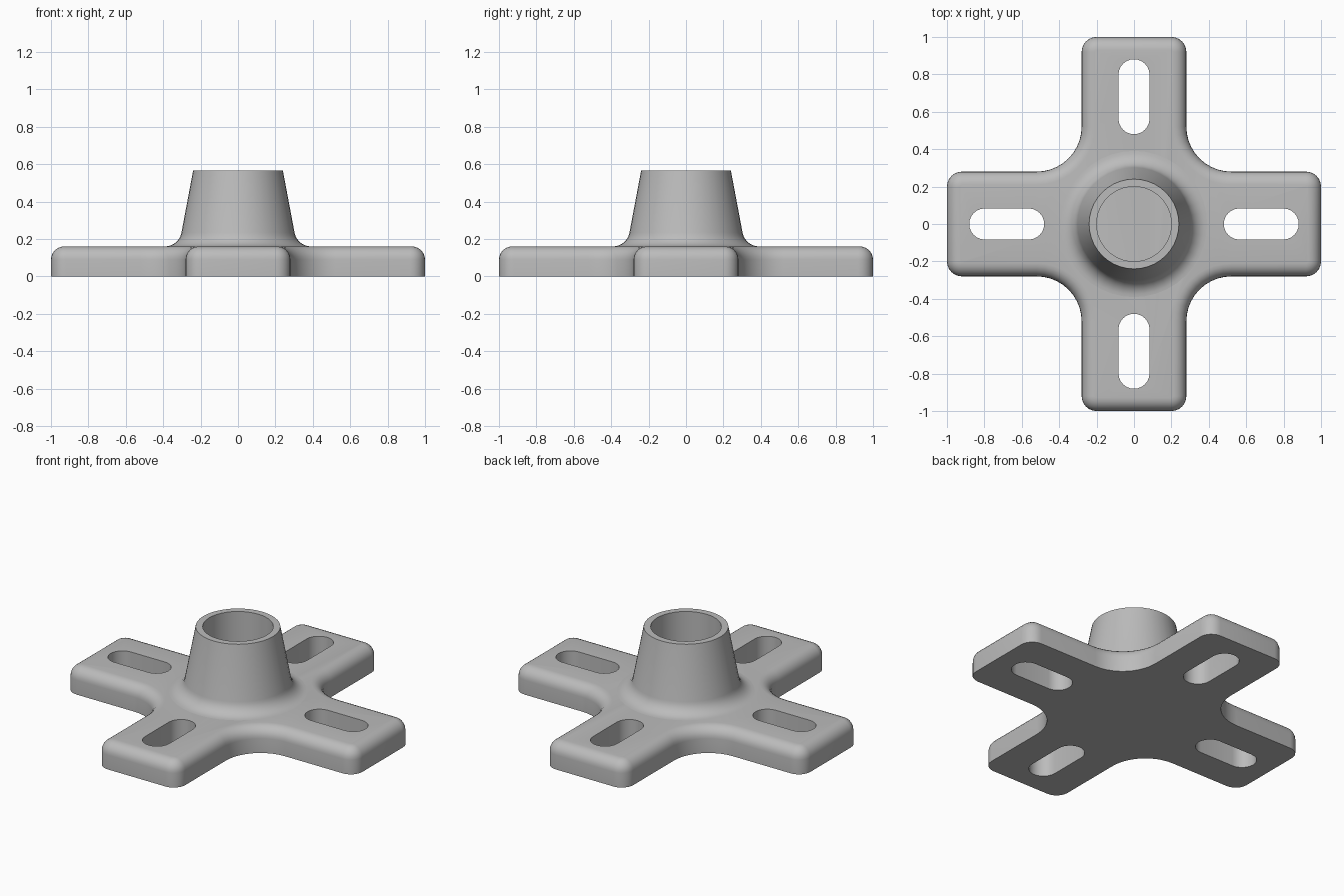
import bpy, bmesh
from math import pi, sin, cos, radians
from mathutils import Vector, Matrix

if "Cube" in bpy.data.objects:
    bpy.data.objects.remove(bpy.data.objects["Cube"])

THICK, HALF, ROUND = 0.16, 0.28, 0.07
CORNER, INNER = 0.08, 0.24

grey = bpy.data.materials.new("light_grey")
grey.use_nodes = True
colour = (0.5, 0.5, 0.5, 1)
grey.diffuse_color = colour
grey.node_tree.nodes["Principled BSDF"].inputs["Base Color"].default_value = colour


def make_object(name, bm):
    bmesh.ops.recalc_face_normals(bm, faces=bm.faces)
    mesh = bpy.data.meshes.new(name)
    bm.to_mesh(mesh)
    bm.free()
    mesh.materials.append(grey)
    obj = bpy.data.objects.new(name, mesh)
    bpy.context.collection.objects.link(obj)
    return obj


def activate(obj):
    bpy.ops.object.select_all(action='DESELECT')
    obj.select_set(True)
    bpy.context.view_layer.objects.active = obj


def arc(cx, cy, r, start, end, steps):
    angles = [radians(start + (end - start) * i / steps) for i in range(steps + 1)]
    return [Vector((cx + r * cos(a), cy + r * sin(a), 0)) for a in angles]


def bridge(bm, a, b):
    n = len(a)
    for i in range(n):
        bm.faces.new((a[i], a[(i + 1) % n], b[(i + 1) % n], b[i]))


def cross_outline(inset):
    """Rounded cross, shrunk by inset; one arm turned four times."""
    c = 1 - CORNER
    f = HALF + INNER
    arm = arc(c, CORNER - HALF, CORNER - inset, -90, 0, 6)
    arm += arc(c, HALF - CORNER, CORNER - inset, 0, 90, 6)
    arm += arc(f, f, INNER + inset, 270, 180, 10)
    return [Matrix.Rotation(k * pi / 2, 3, 'Z') @ p for k in range(4) for p in arm]


# Cross plate with rounded top edge
bm = bmesh.new()
levels = [(0, 0)]
for i in range(7):
    t = i / 6 * pi / 2
    levels.append((ROUND * (1 - cos(t)), THICK - ROUND + ROUND * sin(t)))
loops = [[bm.verts.new((p.x, p.y, z)) for p in cross_outline(inset)] for inset, z in levels]
for low, high in zip(loops, loops[1:]):
    bridge(bm, low, high)
bm.faces.new(loops[0][::-1])
bm.faces.new(loops[-1])
plate = make_object("cross_plate", bm)

# Four slots cut through the arms
bm = bmesh.new()
slot = arc(0.798, 0, 0.083, -90, 90, 12) + arc(0.563, 0, 0.083, 90, 270, 12)
for k in range(4):
    turn = Matrix.Rotation(k * pi / 2, 3, 'Z')
    low, high = [[bm.verts.new(turn @ p + Vector((0, 0, z))) for p in slot] for z in (-0.1, 0.3)]
    bridge(bm, low, high)
    bm.faces.new(low[::-1])
    bm.faces.new(high)
cutter = make_object("slot_cutter", bm)
cutter.hide_render = True
cut = plate.modifiers.new("slots", 'BOOLEAN')
cut.operation, cut.solver, cut.object = 'DIFFERENCE', 'EXACT', cutter
activate(plate)
bpy.ops.object.modifier_apply(modifier="slots")
bpy.data.objects.remove(cutter)

# Tapered hollow hub with a flared foot, turned about z
flare = arc(0.391, 0.25, 0.09, 270, 190, 8)
profile = [(p.x, p.y) for p in flare] + [(0.24, 0.565), (0.2, 0.565), (0.2, THICK)]
bm = bmesh.new()
SIDES = 40
rings = [[bm.verts.new((r * cos(2 * pi * i / SIDES), r * sin(2 * pi * i / SIDES), z))
          for i in range(SIDES)] for r, z in profile]
for low, high in zip(rings, rings[1:]):
    bridge(bm, low, high)
hub = make_object("tapered_hub", bm)

for obj in (plate, hub):
    activate(obj)
    bpy.ops.object.shade_smooth_by_angle(angle=radians(35))
